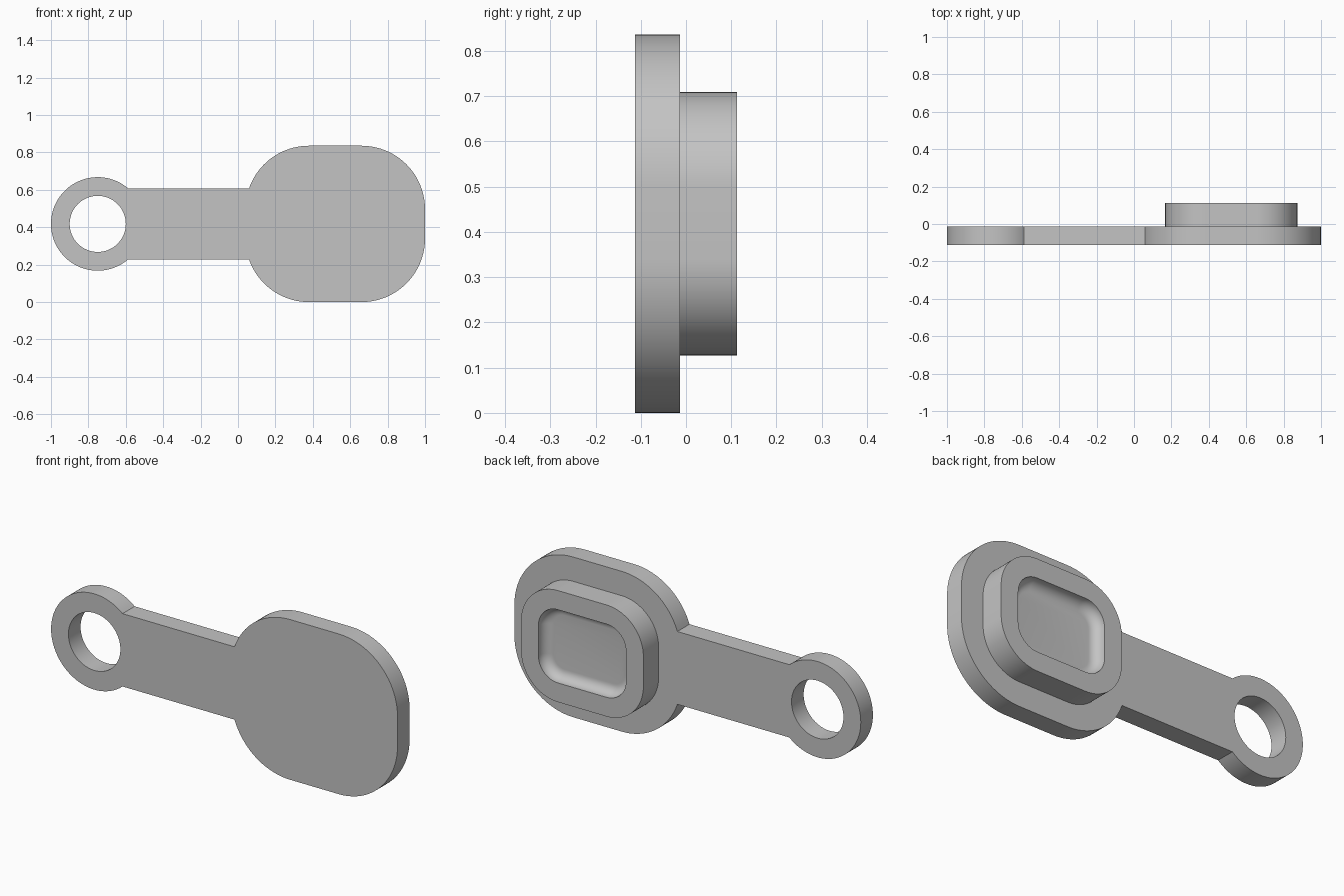
import bpy
import bmesh
from math import pi, sin, cos, asin, sqrt

# Main dimensions
MID_Z = 0.418
FRONT_Y, STEP_Y, BACK_Y = -0.113, -0.013, 0.113
HEAD_X, HEAD_W, HEAD_H, HEAD_R = 0.52, 0.48, MID_Z, 0.34
RING_X, RING_R, HOLE_R = -0.75, 0.25, 0.15
ARM_H = 0.19

cube = bpy.data.objects.get("Cube")
if cube:
    bpy.data.objects.remove(cube, do_unlink=True)

grey = bpy.data.materials.new("plain_grey")
grey.use_nodes = True
grey.diffuse_color = (0.55, 0.55, 0.55, 1)
grey.node_tree.nodes["Principled BSDF"].inputs["Base Color"].default_value = grey.diffuse_color


def arc(cx, cz, r, start, end, steps):
    return [(cx + r * cos(start + (end - start) * i / steps),
             cz + r * sin(start + (end - start) * i / steps))
            for i in range(steps + 1)]


def head_outline(offset=0.0, trim=0.0):
    """Rounded rectangle shrunk by offset; trim shortens the arcs beside the arm."""
    w, h, r = HEAD_W - HEAD_R, HEAD_H - HEAD_R, HEAD_R - offset
    corners = [(-w, -h, pi + trim, 1.5 * pi), (w, -h, 1.5 * pi, 2 * pi),
               (w, h, 0, pi / 2), (-w, h, pi / 2, pi - trim)]
    return [p for x, z, a, b in corners
            for p in arc(HEAD_X + x, MID_Z + z, r, a, b, 20)]


def finish(bm, name):
    bmesh.ops.recalc_face_normals(bm, faces=bm.faces[:])
    mesh = bpy.data.meshes.new(name)
    bm.to_mesh(mesh)
    bm.free()
    mesh.materials.append(grey)
    obj = bpy.data.objects.new(name, mesh)
    bpy.context.collection.objects.link(obj)
    bpy.ops.object.select_all(action='DESELECT')
    obj.select_set(True)
    bpy.context.view_layer.objects.active = obj
    bpy.ops.object.shade_smooth_by_angle(angle=pi / 6)
    return obj


# Flat plate: head, arm and ring share one outline, with a round hole
trim = asin((ARM_H - (HEAD_H - HEAD_R)) / HEAD_R)
ring_angle = asin(ARM_H / RING_R)
outline = head_outline(trim=trim) + arc(RING_X, MID_Z, RING_R,
                                        ring_angle, 2 * pi - ring_angle, 64)
hole = arc(RING_X, MID_Z, HOLE_R, 0, 2 * pi, 64)[:-1]
bm = bmesh.new()
for loop in (outline, hole):
    verts = [bm.verts.new((x, FRONT_Y, z)) for x, z in loop]
    for a, b in zip(verts, verts[1:] + verts[:1]):
        bm.edges.new((a, b))
bmesh.ops.triangle_fill(bm, use_beauty=True, edges=bm.edges[:])
extruded = bmesh.ops.extrude_face_region(bm, geom=bm.faces[:], use_keep_orig=True)
moved = [g for g in extruded["geom"] if isinstance(g, bmesh.types.BMVert)]
bmesh.ops.translate(bm, verts=moved, vec=(0, STEP_Y - FRONT_Y, 0))
finish(bm, "strap_plate")

# Raised plug: rim, recess wall and a fillet down to the recess floor
RIM, DEPTH, FILLET = 0.127 + 0.1, 0.055, 0.05
profile = [(0.127, STEP_Y - 0.005), (0.127, BACK_Y), (RIM, BACK_Y)]
floor_y = BACK_Y - DEPTH
for i in range(9):
    t = i / 8 * pi / 2
    profile.append((RIM + FILLET * (1 - cos(t)), floor_y + FILLET * (1 - sin(t))))
bm = bmesh.new()
rings = [[bm.verts.new((x, y, z)) for x, z in head_outline(off)] for off, y in profile]
for low, high in zip(rings, rings[1:]):
    for i in range(len(low)):
        j = (i + 1) % len(low)
        bm.faces.new((low[i], low[j], high[j], high[i]))
bm.faces.new(rings[0])
bm.faces.new(rings[-1])
finish(bm, "recessed_plug")
